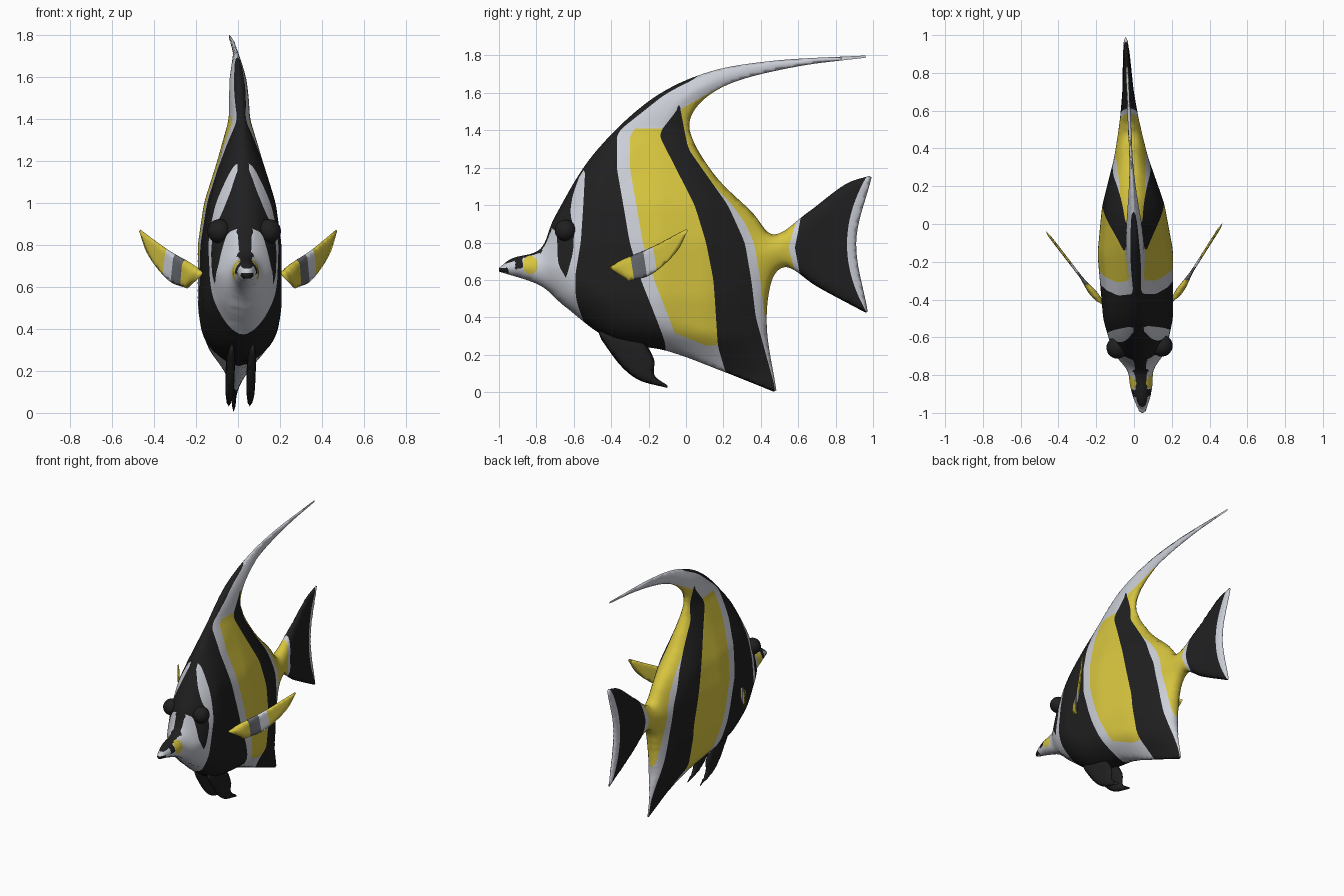
import bpy, bmesh, math
from mathutils import Vector
from mathutils.geometry import delaunay_2d_cdt

if "Cube" in bpy.data.objects:
    bpy.data.objects.remove(bpy.data.objects["Cube"])

# ---------- colours ----------
MATS = []
for name, col in (("pearl white", (0.6, 0.62, 0.68)), ("lemon yellow", (0.68, 0.56, 0.05)),
                  ("soft black", (0.014, 0.014, 0.015)), ("slate grey", (0.13, 0.14, 0.155))):
    m = bpy.data.materials.new(name)
    m.diffuse_color = (*col, 1)
    m.use_nodes = True
    m.node_tree.nodes["Principled BSDF"].inputs["Base Color"].default_value = m.diffuse_color
    MATS.append(m)
WHITE, YELLOW, BLACK, GREY = range(4)


# ---------- helpers ----------
def spline(pts, n=9):
    """Smooth centripetal curve through a few points."""
    P = [Vector(p) for p in pts]
    T = [0]
    for a, b in zip(P, P[1:]):
        T.append(T[-1] + math.sqrt((b - a).length))
    last = len(P) - 1
    tan = []
    for i in range(len(P)):
        a, b = max(0, i - 1), min(last, i + 1)
        tan.append((P[b] - P[a]) / (T[b] - T[a]))
    out = []
    for i in range(last):
        h = T[i + 1] - T[i]
        for k in range(n):
            s = k / n
            q = 3 * s * s - 2 * s ** 3
            out.append(P[i] * (1 - q) + P[i + 1] * q + tan[i] * (h * s * (1 - s) ** 2)
                       - tan[i + 1] * (h * s * s * (1 - s)))
    return [tuple(p) for p in out + [P[last]]]


def signed_dist(poly, y, z):
    """Distance to a closed outline, positive inside."""
    best, inside = 9.0, False
    ay, az = poly[-1]
    for by, bz in poly:
        dy, dz = by - ay, bz - az
        L = dy * dy + dz * dz
        t = ((y - ay) * dy + (z - az) * dz) / L if L else 0
        t = 0 if t < 0 else 1 if t > 1 else t
        ey, ez = y - ay - t * dy, z - az - t * dz
        best = min(best, ey * ey + ez * ez)
        if (az > z) != (bz > z) and y < ay + (z - az) / dz * dy:
            inside = not inside
        ay, az = by, bz
    return math.sqrt(best) if inside else -math.sqrt(best)


def table(*pairs):
    """Softened lookup through (position, value) pairs."""
    def raw(t):
        if t <= pairs[0][0]:
            return pairs[0][1]
        for (a, u), (b, v) in zip(pairs, pairs[1:]):
            if t <= b:
                return u + (v - u) * (t - a) / (b - a)
        return pairs[-1][1]
    return lambda t: sum(raw(t + k * .015) for k in range(-2, 3)) / 5


def paint(bm, field, mat):
    """Cut the border field = 0 into the flat sheet and colour the positive side."""
    f = {v: field(v.co.y, v.co.z) for v in bm.verts}
    new = []
    for e in list(bm.edges):
        a, b = e.verts
        if (f[a] > 0) != (f[b] > 0):
            t = f[a] / (f[a] - f[b])
            new.append(bmesh.utils.edge_split(e, a, min(.97, max(.03, t)))[1])
    bmesh.ops.connect_verts(bm, verts=new)
    for face in bm.faces:
        c = face.calc_center_median()
        if field(c.y, c.z) > 0:
            face.material_index = mat


def finish(bm, name):
    # the whole fish is turned very slightly about z
    for v in bm.verts:
        x, y = v.co.x, v.co.y
        v.co.x, v.co.y = x - .045 * y, y + .045 * x
    bmesh.ops.recalc_face_normals(bm, faces=bm.faces[:])
    me = bpy.data.meshes.new(name)
    bm.to_mesh(me)
    bm.free()
    for m in MATS:
        me.materials.append(m)
    me.shade_smooth()
    bpy.context.collection.objects.link(bpy.data.objects.new(name, me))


def puffed(name, outline, regions, thick, rim, places, base=WHITE, step=.02):
    """Side outline -> evenly triangulated, painted sheet -> inflated closed solid."""
    pts = [Vector(p) for p in outline]
    lo = [min(p[i] for p in outline) for i in (0, 1)]
    hi = [max(p[i] for p in outline) for i in (0, 1)]
    for j in range(int((hi[1] - lo[1]) / step / .866) + 1):
        for i in range(int((hi[0] - lo[0]) / step) + 1):
            y, z = lo[0] + (i + j % 2 / 2) * step, lo[1] + (j + .5) * step * .866
            if signed_dist(outline, y, z) > step * .3:
                pts.append(Vector((y, z)))
    verts, _, faces, *_ = delaunay_2d_cdt(pts, [], [list(range(len(outline)))], 1, 1e-6)
    bm = bmesh.new()
    vs = [bm.verts.new((0, p[0], p[1])) for p in verts]
    for f in faces:
        c = sum((verts[i] for i in f), Vector((0, 0))) / len(f)
        if signed_dist(outline, c[0], c[1]) > 0:
            bm.faces.new([vs[i] for i in f]).material_index = base
    for mat, field in regions:
        paint(bm, field, mat)
    width = {}
    for v in bm.verts:
        _, y, z = v.co
        u = 1 - min(1, abs(signed_dist(outline, y, z)) / rim(y))
        width[v] = 0 if v.is_boundary else thick(y, z) * math.sqrt(max(0, 1 - u * u))
    for label, place in places:
        out = bmesh.new()
        near = {v: out.verts.new(place(width[v], v.co.y, v.co.z)) for v in bm.verts}
        far = {v: near[v] if v.is_boundary else out.verts.new(place(-width[v], v.co.y, v.co.z))
               for v in bm.verts}
        for side in (near, far):
            for f in bm.faces:
                loop = [side[v] for v in f.verts]
                if out.faces.get(loop) is None:
                    out.faces.new(loop if side is near else loop[::-1]).material_index = f.material_index
        finish(out, label + name)
    bm.free()


# ---------- body outline: back, streamer underside and tail top, tail edge, tail bottom, belly ----------
back = spline([(-1, .665), (-.93, .715), (-.78, .765), (-.7, .94), (-.5, 1.265), (-.2, 1.555), (.1, 1.705),
               (.45, 1.77), (.96, 1.8)])
rear = spline([(.96, 1.788), (.6, 1.742), (.25, 1.655), (.07, 1.54), (.02, 1.4), (.15, 1.165), (.35, .965),
               (.47, .843), (.65, .96), (.85, 1.11), (.98, 1.157)])
tail_edge = spline([(.992, 1.148), (.91, .8), (.972, .43)])
tail_low = spline([(.96, .425), (.7, .565), (.54, .668), (.46, .6), (.432, .35), (.483, .01)])
belly = spline([(.468, .003), (.2, .11), (-.1, .22), (-.4, .28), (-.65, .46), (-.78, .57), (-1, .645)])
outline = back + rear + tail_edge + tail_low + belly

# stripe edges: y as a function of height
shoulder_front = table((.3, -.5), (.4, -.56), (.5, -.595), (.62, -.6), (.8, -.57), (1.2, -.54), (1.3, -.7))
shoulder_rear = table((.25, -.11), (.6, -.25), (.8, -.31), (1.2, -.375), (1.39, -.37), (1.6, -.105), (1.69, .08))
band_front = table((.05, .23), (.25, .165), (.6, .14), (.8, .1), (1, .04), (1.38, -.15), (1.52, -.04))
band_rear = table((.03, .475), (.4, .37), (.6, .345), (.8, .31), (1, .22), (1.3, .01), (1.53, -.035))
eye_front = table((.6, -.64), (.68, -.69), (.88, -.695), (.93, -.85))
eye_rear = table((.6, -.65), (.75, -.61), (.87, -.605), (.96, -.625), (1.05, -.61), (1.21, -.55))


def forehead(y, z):
    if y > -.5 or z < .55:
        return -.1
    strip = min(.007 - signed_dist(outline, y, z), z - .7)
    return max(strip, min(y - eye_front(z), eye_rear(z) - y))


def snout(y, z):
    top = min(z - .685 - .32 * (y + .97), -.77 - y)
    cheek = min(.02 - abs(y + .895), z - .66)
    mouth = min(-.95 - y, .013 - abs(z - .652))
    return max(top, cheek, mouth)


regions = [
    # middle yellow panel
    (YELLOW, lambda y, z: min(y - shoulder_rear(z) - .07, band_front(z) + .02 - y, 1.41 - z,
                              z - .25 - max(0, .1 - y) * .4)),
    # rear yellow edge and tail root
    (YELLOW, lambda y, z: min(y - band_rear(z) - max(0, min(.05, (1.1 - z) / 4)), 1.53 + .55 * y - z,
                              1.62 + .1 * y - z, z - .33, .545 + .3 * abs(z - .77) - y)),
    # shoulder band, rear band, forehead with eye bar
    (BLACK, lambda y, z: min(y - shoulder_front(z), shoulder_rear(z) - y)),
    (BLACK, lambda y, z: min(y - band_front(z), band_rear(z) - y, 1.53 - z)),
    (BLACK, forehead),
    # tail patch
    (BLACK, lambda y, z: min(y - .58 - .2 * abs(z - .77), .86 + .8 * (z - .79) ** 2 - y, 1.2 - z)),
    # snout markings
    (BLACK, snout),
    (YELLOW, lambda y, z: .04 - math.hypot(y + .835, (z - .68) * .8)),
]

# ---------- body thickness ----------
along = table((-1, .035), (-.83, .065), (-.78, .06), (-.68, .14), (-.5, .185), (-.15, .2), (.1, .165),
              (.35, .09), (.55, .05), (.7, .03), (1, .012))
upward = table((0, .07), (.1, .18), (.3, .84), (.5, 1), (.8, 1), (1, .85), (1.2, .53), (1.4, .25), (1.6, .28),
               (1.8, .1))
rim = table((-.78, .08), (-.65, .18), (.3, .18), (.5, .09), (1, .05))
puffed("body", outline, regions, lambda y, z: max(along(y) * upward(z), .014), rim,
       [("", lambda x, y, z: (x, y, z))])


# ---------- pectoral fins: banded, swept outward ----------
def stripe(a, b):
    return lambda y, z: min(y + .15 * (z - .7) - a, b - y - .15 * (z - .7))


sides = (("right_", 1), ("left_", -1))
pectoral = (spline([(-.42, .665), (-.36, .705), (-.2, .775), (-.02, .872)])
            + spline([(-.012, .865), (-.07, .75), (-.2, .63), (-.32, .592)]))
puffed("pectoral_fin", pectoral, [(GREY, stripe(-.305, -.235)), (WHITE, stripe(-.235, -.18))],
       lambda y, z: .008 + .05 * min(.3, max(0, -.27 - y) * 4), lambda y: .03,
       [(label, lambda x, y, z, s=s: (s * (.2 + (y + .4) * .7 + x), y, z)) for label, s in sides], base=YELLOW)

# ---------- pelvic fins ----------
pelvic = (spline([(-.47, .33), (-.25, .28), (-.175, .18), (-.17, .09), (-.1, .035)])
          + spline([(-.1, .023), (-.25, .065), (-.35, .145), (-.45, .28)]))
puffed("pelvic_fin", pelvic, [], lambda y, z: .02, lambda y: .06,
       [(label, lambda x, y, z, s=s: (s * (.05 + x), y, z)) for label, s in sides], base=BLACK)

# ---------- eyes ----------
for label, s in sides:
    bm = bmesh.new()
    bmesh.ops.create_uvsphere(bm, u_segments=24, v_segments=14, radius=.055)
    for v in bm.verts:
        v.co = Vector((s * .118, -.65, .865)) + v.co * 1.04
    for f in bm.faces:
        f.material_index = BLACK
    finish(bm, label + "eye")
